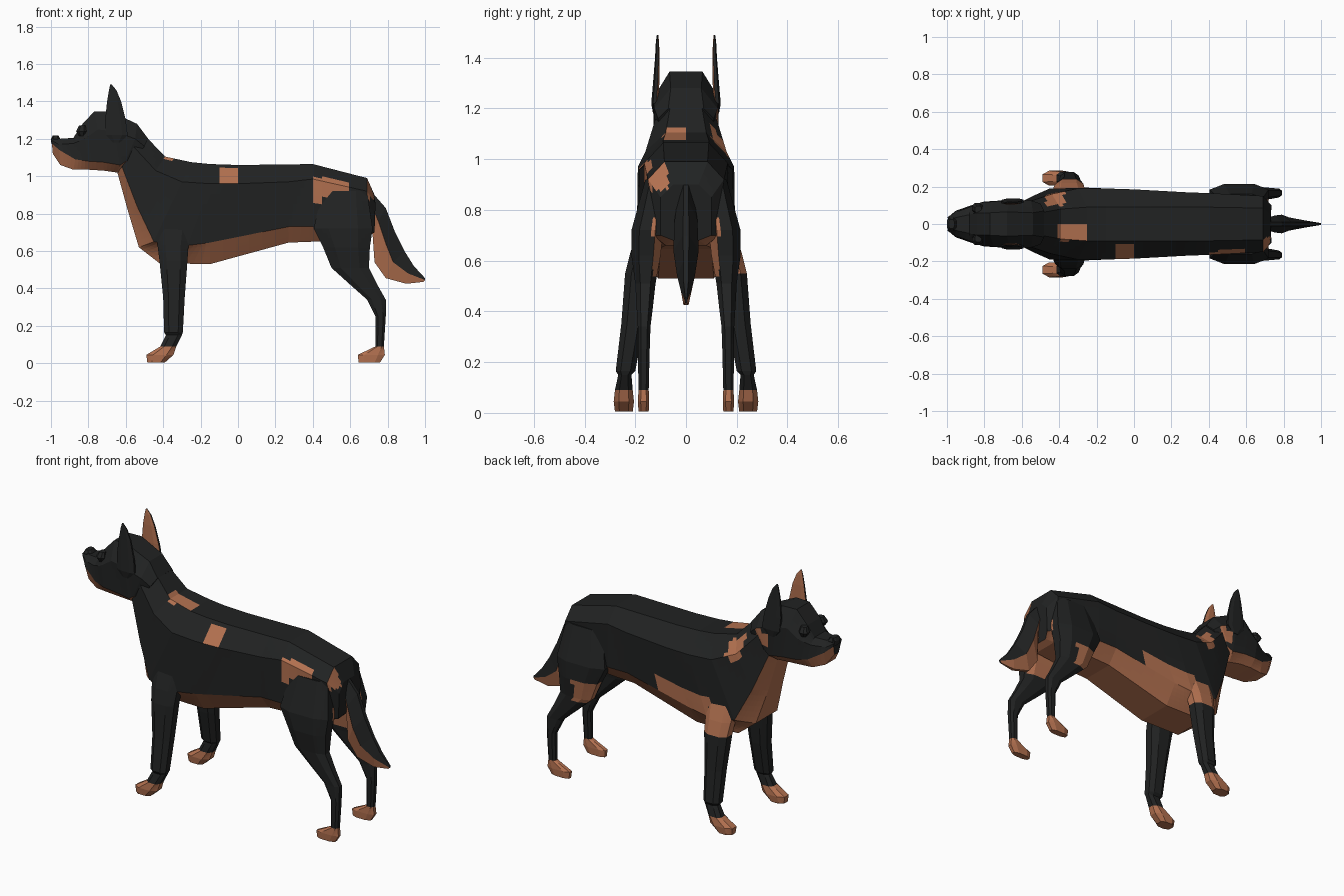
import bpy, bmesh
from mathutils import Vector


def material(name, rgb):
    m = bpy.data.materials.new(name)
    m.diffuse_color = (*rgb, 1)
    return m


BLACK = material("black coat", (0.015, 0.016, 0.016))
TAN = material("tan markings", (0.45, 0.165, 0.08))


def in_boxes(p, boxes):
    return any(b[0] < p.x < b[1] and b[2] < p.y < b[3] and b[4] < p.z < b[5] for b in boxes)


def loft(name, rings, tan_bands=(), tan_rule=None, cuts=3):
    """Skin closed rings, then mark tan faces by band number or by rule."""
    bm = bmesh.new()
    rows = [[bm.verts.new(p) for p in r] for r in rings]
    n = len(rows[0])
    for a, b in zip(rows, rows[1:]):
        for j in range(n):
            f = bm.faces.new((a[j], a[(j + 1) % n], b[(j + 1) % n], b[j]))
            f.material_index = 1 if j in tan_bands else 0
    bm.faces.new(rows[0])
    bm.faces.new(rows[-1])
    if cuts:
        bmesh.ops.subdivide_edges(bm, edges=bm.edges[:], cuts=cuts, use_grid_fill=True)
    bmesh.ops.recalc_face_normals(bm, faces=bm.faces[:])
    if tan_rule:
        for f in bm.faces:
            if tan_rule(f.calc_center_median(), f.normal):
                f.material_index = 1
    me = bpy.data.meshes.new(name)
    bm.to_mesh(me)
    bm.free()
    me.materials.append(BLACK)
    me.materials.append(TAN)
    ob = bpy.data.objects.new(name, me)
    bpy.context.collection.objects.link(ob)
    return ob


def mirrored(stations):
    """Complete half rings (top to bottom on +y) across y = 0."""
    return [h + [(x, -y, z) for x, y, z in reversed(h)] for h in stations]


def limb_rings(sections, side, c=0.25):
    """Chamfered rectangles from (z, x0, x1, y0, y1)."""
    out = []
    for z, x0, x1, y0, y1 in sections:
        dx, dy = (x1 - x0) * c, (y1 - y0) * c
        pts = [(x0 + dx, y0), (x1 - dx, y0), (x1, y0 + dy), (x1, y1 - dy),
               (x1 - dx, y1), (x0 + dx, y1), (x0, y1 - dy), (x0, y0 + dy)]
        out.append([(x, side * y, z) for x, y in pts])
    return out


# torso and neck: top, upper side, lower side, belly
torso = [
    [(-.50, .06, 1.22), (-.56, .12, 1.16), (-.62, .11, 1.05), (-.645, .06, 1.02)],
    [(-.39, .08, 1.105), (-.44, .16, 1.03), (-.54, .15, .84), (-.59, .07, .82)],
    [(-.25, .09, 1.075), (-.30, .19, .97), (-.45, .19, .65), (-.53, .10, .62)],
    [(-.15, .09, 1.065), (-.15, .19, .96), (-.27, .195, .63), (-.42, .11, .535)],
    [(0, .09, 1.06), (0, .185, .96), (-.15, .185, .645), (-.15, .11, .53)],
    [(.27, .09, 1.063), (.27, .17, .97), (.27, .165, .73), (.27, .10, .645)],
    [(.40, .09, 1.065), (.40, .165, .985), (.40, .165, .73), (.40, .10, .65)],
    [(.69, .085, .99), (.69, .15, .92), (.70, .13, .70), (.66, .08, .66)],
    [(.73, .05, .90), (.735, .10, .85), (.73, .10, .70), (.70, .05, .68)],
]
spots = [
    (-.40, -.26, -.09, 0, 1.0, 1.2),
    (-.47, -.37, .10, .25, .99, 1.14),
    (-.10, .02, -.25, -.10, .96, 1.04),
    (.40, .61, -.25, -.13, .87, .99),
    (.69, .75, -.15, -.07, .88, 1.0),
    (-.30, .10, .10, .25, .5, .76),
]
loft("torso", mirrored(torso), (2, 3, 4), lambda p, n: in_boxes(p, spots), 5)

# head: crown, cheek, lip line, jaw
head = [
    [(-.985, .025, 1.215), (-1.0, .035, 1.195), (-.995, .035, 1.175), (-.99, .02, 1.12)],
    [(-.95, .035, 1.20), (-.96, .06, 1.17), (-.955, .07, 1.14), (-.95, .045, 1.06)],
    [(-.88, .05, 1.205), (-.88, .09, 1.175), (-.87, .10, 1.09), (-.88, .07, 1.035)],
    [(-.84, .06, 1.27), (-.82, .115, 1.20), (-.80, .12, 1.08), (-.80, .08, 1.035)],
    [(-.77, .06, 1.345), (-.75, .12, 1.25), (-.72, .125, 1.075), (-.72, .08, 1.03)],
    [(-.68, .065, 1.345), (-.66, .13, 1.24), (-.63, .125, 1.06), (-.65, .07, 1.02)],
    [(-.54, .06, 1.28), (-.55, .125, 1.20), (-.60, .12, 1.08), (-.62, .06, 1.02)],
    [(-.48, .07, 1.20), (-.50, .11, 1.16), (-.56, .10, 1.08), (-.58, .05, 1.03)],
]
ear_spot = [(-.62, -.54, .05, .2, 1.10, 1.19)]
loft("head", mirrored(head), (2, 3, 4), lambda p, n: in_boxes(p, ear_spot))

# nose
loft("nose", limb_rings([(1.175, -.998, -.965, -.03, .03), (1.20, -1.0, -.95, -.038, .038),
                         (1.218, -.99, -.96, -.025, .025)], 1), cuts=0)

# tail: ridge, side, underside
tail = [
    [(.72, .01, .91), (.71, .03, .86), (.70, .01, .80)],
    [(.79, .01, .83), (.75, .045, .76), (.72, .01, .68)],
    [(.84, .012, .70), (.79, .05, .64), (.73, .012, .54)],
    [(.89, .01, .60), (.83, .035, .54), (.79, .01, .455)],
    [(.94, .01, .52), (.91, .02, .48), (.90, .01, .425)],
    [(1.0, .003, .455), (1.0, .005, .445), (.99, .003, .435)],
]
loft("tail", mirrored(tail), (1, 2, 3), cuts=0)

front = [(.72, -.44, -.25, .10, .19), (.63, -.43, -.265, .12, .22), (.55, -.42, -.27, .14, .24),
         (.35, -.40, -.285, .165, .255), (.165, -.395, -.295, .20, .277),
         (.15, -.385, -.30, .215, .267), (.09, -.415, -.33, .21, .28),
         (.045, -.49, -.345, .205, .285), (.005, -.485, -.39, .21, .28)]
hind = [(.92, .45, .69, .08, .16), (.72, .405, .72, .09, .215), (.62, .455, .705, .10, .215),
        (.51, .50, .70, .12, .20), (.42, .60, .745, .13, .195), (.34, .69, .79, .14, .19),
        (.25, .735, .79, .143, .19), (.09, .735, .78, .147, .187),
        (.045, .64, .785, .145, .19), (.005, .645, .76, .147, .187)]
ear = [(1.18, -.67, -.63, .115, .13), (1.22, -.705, -.59, .11, .137), (1.30, -.71, -.60, .105, .13),
       (1.40, -.70, -.625, .104, .122), (1.46, -.69, -.65, .106, .119), (1.49, -.683, -.675, .109, .115)]
leg_spots = [(-.5, -.2, .1, .3, .55, .75), (.4, .60, .15, .25, .48, .61),
             (.4, .72, -.13, .13, .55, .75)]


def leg_rule(p, n):
    return p.z < .09 or in_boxes(p, leg_spots)


for side, label in ((1, "left"), (-1, "right")):
    # legs with tan paws
    loft("front_leg_" + label, limb_rings(front, side), tan_rule=leg_rule)
    loft("hind_leg_" + label, limb_rings(hind, side), tan_rule=leg_rule)
    # ears with tan inner face
    loft("ear_" + label, limb_rings(ear, side),
         tan_rule=lambda p, n, s=side: n.y * s < -.3 and p.z > 1.2, cuts=0)
    # eyes
    loft("eye_" + label, limb_rings([(1.215, -.85, -.82, .07, .10), (1.24, -.865, -.81, .06, .112),
                                     (1.27, -.85, -.815, .06, .095)], side), cuts=0)
